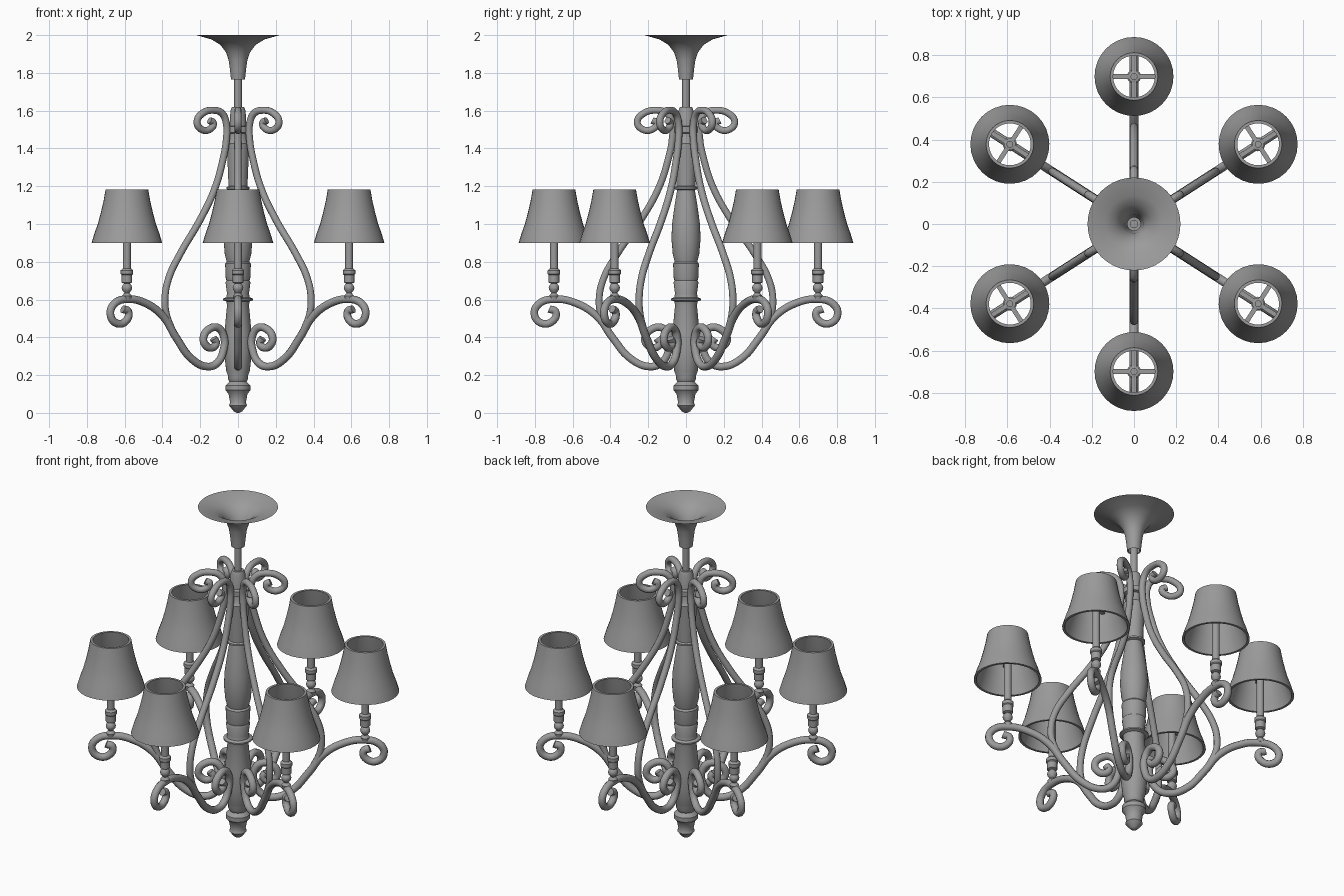
import bpy
import math
from math import cos, sin, pi

if "Cube" in bpy.data.objects:
    bpy.data.objects.remove(bpy.data.objects["Cube"], do_unlink=True)

# One plain grey finish for the whole fixture
GREY = (0.33, 0.33, 0.33, 1.0)
finish = bpy.data.materials.new("plain_grey")
finish.use_nodes = True
finish.diffuse_color = GREY
finish.node_tree.nodes["Principled BSDF"].inputs["Base Color"].default_value = GREY


def link(name, data, location=(0, 0, 0), turn=0.0):
    """Add an object that uses the given data block."""
    obj = bpy.data.objects.new(name, data)
    obj.location = location
    obj.rotation_euler.z = turn
    bpy.context.collection.objects.link(obj)
    return obj


def smooth(mesh, degrees=35):
    """Smooth shading that keeps sharp edges."""
    mesh.shade_smooth()
    mesh.set_sharp_from_angle(angle=math.radians(degrees))


def lathe(name, profile, sides=32, closed=False):
    """Revolve (radius, height) points, listed from the bottom up, around z."""
    rings = len(profile)
    verts = [(r * cos(2 * pi * s / sides), r * sin(2 * pi * s / sides), z)
             for r, z in profile for s in range(sides)]
    faces = []
    for k in range(rings if closed else rings - 1):
        low, high = k * sides, (k + 1) % rings * sides
        for s in range(sides):
            t = (s + 1) % sides
            faces.append((low + s, low + t, high + t, high + s))
    if not closed:
        faces.append(tuple(reversed(range(sides))))
        faces.append(tuple(range((rings - 1) * sides, rings * sides)))
    mesh = bpy.data.meshes.new(name)
    mesh.from_pydata(verts, [], faces)
    mesh.materials.append(finish)
    smooth(mesh)
    return mesh


def tube(name, path, radius):
    """Round bar that follows (distance out, height) points."""
    curve = bpy.data.curves.new(name, 'CURVE')
    curve.dimensions = '3D'
    curve.resolution_u = 6
    curve.bevel_depth = radius
    curve.bevel_resolution = 3
    curve.use_fill_caps = True
    spline = curve.splines.new('BEZIER')
    spline.bezier_points.add(len(path) - 1)
    for point, (r, z) in zip(spline.bezier_points, path):
        point.co = (r, 0, z)
        point.handle_left_type = point.handle_right_type = 'AUTO'
    curve.materials.append(finish)
    return curve


# Turned central column with its pointed finial
column = [(0.006, 0), (0.022, 0.008), (0.048, 0.04), (0.042, 0.055), (0.05, 0.1),
          (0.066, 0.12), (0.066, 0.145), (0.045, 0.165), (0.054, 0.18), (0.054, 0.2),
          (0.062, 0.22), (0.074, 0.32), (0.072, 0.42), (0.058, 0.57), (0.062, 0.59),
          (0.08, 0.597), (0.08, 0.605), (0.062, 0.612), (0.058, 0.63), (0.066, 0.69),
          (0.061, 0.7), (0.066, 0.72), (0.068, 0.79), (0.06, 0.8), (0.07, 0.84),
          (0.077, 0.92), (0.074, 1.0), (0.06, 1.1), (0.047, 1.18), (0.062, 1.185),
          (0.062, 1.195), (0.05, 1.2), (0.055, 1.32), (0.061, 1.425), (0.05, 1.44),
          (0.048, 1.48), (0.064, 1.485), (0.064, 1.515), (0.045, 1.52),
          (0.04, 1.6), (0.032, 1.62)]
link("central_column", lathe("central_column", column))

# Hanging rod and open trumpet-shaped ceiling canopy
link("hanging_rod", lathe("hanging_rod", [(0.02, 1.6), (0.02, 1.8)], 16))
outer = [(0.037, 1.765), (0.043, 1.82), (0.05, 1.87), (0.064, 1.91),
         (0.095, 1.95), (0.14, 1.977), (0.22, 2.0)]
inner = [(r - 0.006, z + 0.004) for r, z in outer[:-1]]
link("ceiling_canopy", lathe("ceiling_canopy", outer + inner[::-1], 40, closed=True))

# Lower S-shaped arm, from the inner scroll to the outer scroll
lower_path = [(0.155, 0.395), (0.138, 0.37), (0.165, 0.345), (0.205, 0.36),
              (0.217, 0.4), (0.178, 0.445), (0.125, 0.45), (0.088, 0.4),
              (0.092, 0.33), (0.13, 0.265), (0.19, 0.245), (0.29, 0.285),
              (0.39, 0.4), (0.47, 0.51), (0.58, 0.58), (0.69, 0.602),
              (0.775, 0.58), (0.803, 0.525), (0.765, 0.475), (0.705, 0.487),
              (0.69, 0.535), (0.725, 0.55)]
# Tall bowed arm, from the lower arm to the top scroll
upper_path = [(0.41, 0.43), (0.45, 0.52), (0.46, 0.6), (0.437, 0.71),
              (0.365, 0.84), (0.24, 1.02), (0.147, 1.185), (0.095, 1.34),
              (0.073, 1.45), (0.073, 1.53), (0.1, 1.585), (0.155, 1.602),
              (0.225, 1.585), (0.258, 1.54), (0.232, 1.502), (0.175, 1.503),
              (0.155, 1.535), (0.18, 1.548)]
lower_arm = tube("lower_arm", lower_path, 0.021)
upper_arm = tube("upper_arm", upper_path, 0.019)

# Candle holder with bead, cup and stem
holder = lathe("candle_holder", [
    (0.022, 0.6), (0.026, 0.62), (0.013, 0.635), (0.025, 0.65), (0.028, 0.662),
    (0.024, 0.675), (0.015, 0.685), (0.028, 0.69), (0.028, 0.73), (0.033, 0.735),
    (0.033, 0.755), (0.021, 0.765), (0.021, 1.04), (0.028, 1.045),
    (0.028, 1.07), (0.016, 1.072), (0.016, 1.1)], 20)

# Flared lamp shade with wall thickness
wall = [(0.187, 0.9), (0.172, 0.95), (0.154, 1.0), (0.138, 1.06),
        (0.124, 1.12), (0.113, 1.182)]
shade = lathe("lamp_shade", wall + [(r - 0.014, z) for r, z in reversed(wall)],
              32, closed=True)

# Crossed bars that carry the shade
spoke = bpy.data.meshes.new("shade_spoke")
corners = [(x, y, z) for x in (-0.13, 0.13) for y in (-0.011, 0.011)
           for z in (1.05, 1.065)]
spoke.from_pydata(corners, [], [(0, 1, 3, 2), (4, 6, 7, 5), (0, 4, 5, 1),
                                (2, 3, 7, 6), (0, 2, 6, 4), (1, 5, 7, 3)])
spoke.materials.append(finish)

# Repeat the arm and its lamp around the column
REACH = 0.699
tilt = math.radians(32.7)
angles = [tilt, pi / 2, pi - tilt, pi + tilt, -pi / 2, -tilt]
for n, angle in enumerate(angles, 1):
    link(f"lower_arm_{n}", lower_arm, turn=angle)
    link(f"upper_arm_{n}", upper_arm, turn=angle)
    spot = (REACH * cos(angle), REACH * sin(angle), 0)
    link(f"candle_holder_{n}", holder, spot, angle)
    link(f"lamp_shade_{n}", shade, spot, angle)
    for side, quarter in (("long", 0), ("cross", pi / 2)):
        link(f"shade_spoke_{side}_{n}", spoke, spot, angle + quarter)
